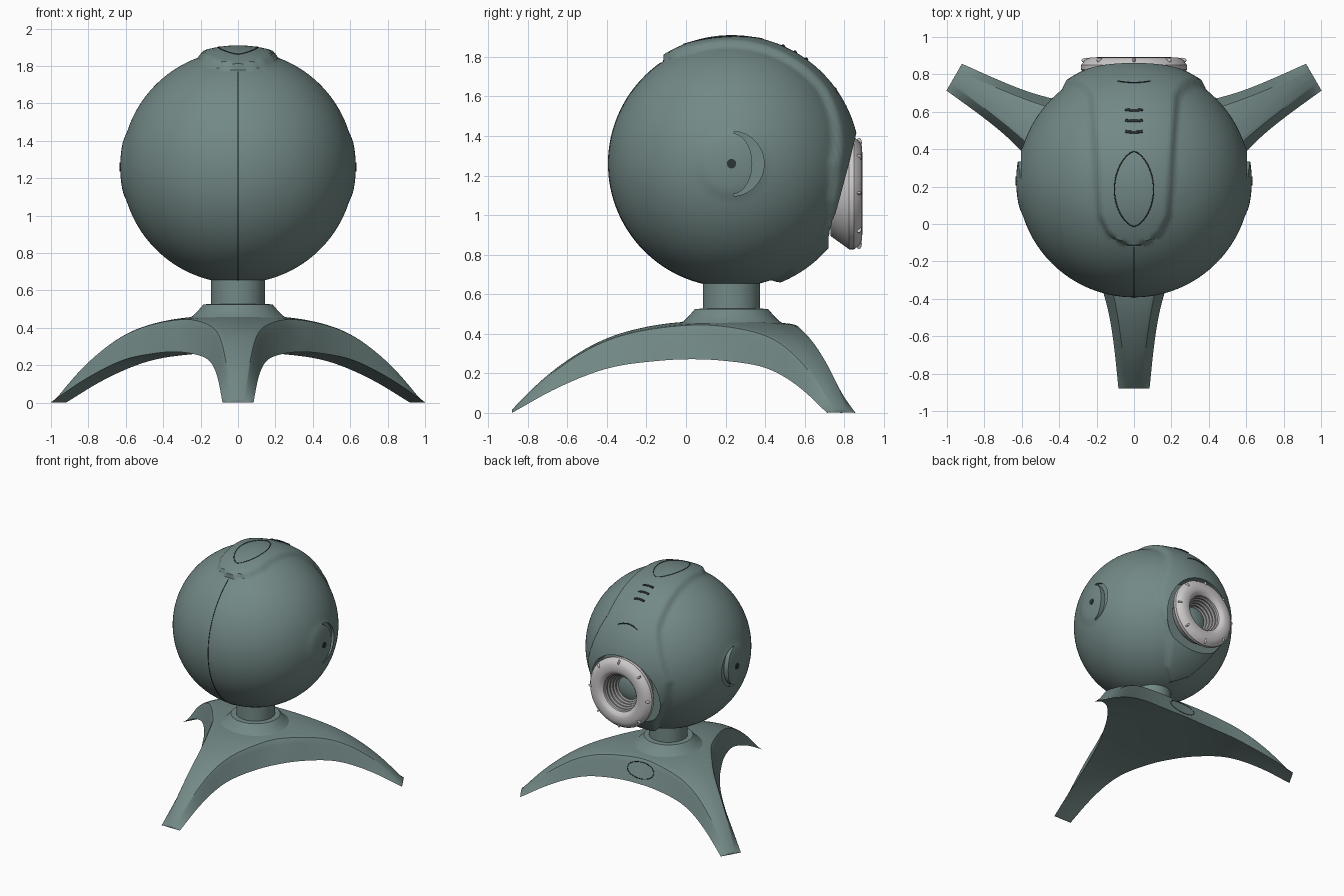
import bpy, bmesh, math
from mathutils import Vector, Matrix

if "Cube" in bpy.data.objects:
    bpy.data.objects.remove(bpy.data.objects["Cube"])


def material(name, color):
    m = bpy.data.materials.new(name)
    m.use_nodes = True
    m.diffuse_color = (*color, 1)
    m.node_tree.nodes["Principled BSDF"].inputs["Base Color"].default_value = (*color, 1)
    return m


TEAL = material("grey teal plastic", (0.17, 0.25, 0.24))
SILVER = material("silver plastic", (0.6, 0.58, 0.58))
GREY = material("grey thread", (0.3, 0.3, 0.3))
DARK = material("dark seam", (0.025, 0.035, 0.035))
CENTRE = Vector((0, 0.23, 1.26))
RADIUS = 0.622


def lerp_table(table, v):
    for (a, p), (b, q) in zip(table, table[1:]):
        if v <= b:
            return p + (q - p) * max(0, (v - a) / (b - a))
    return table[-1][1]


def smooth(v):
    v = min(1, max(0, v))
    return v * v * (3 - 2 * v)


def finish(name, bm, mat, angle=35):
    bmesh.ops.recalc_face_normals(bm, faces=bm.faces)
    mesh = bpy.data.meshes.new(name)
    bm.to_mesh(mesh)
    bm.free()
    ob = bpy.data.objects.new(name, mesh)
    bpy.context.collection.objects.link(ob)
    if mat:
        mesh.materials.append(mat)
    shade(ob, angle)
    return ob


def select(ob):
    bpy.ops.object.select_all(action='DESELECT')
    ob.select_set(True)
    bpy.context.view_layer.objects.active = ob


def shade(ob, angle):
    select(ob)
    bpy.ops.object.shade_smooth_by_angle(angle=math.radians(angle))


def lathe(name, profile, mat, origin, along_y=False, segs=64, closed=False):
    """Revolve (radius, height) points about z or y."""
    bm = bmesh.new()
    rings = []
    for r, h in profile:
        ring = []
        for i in range(segs):
            a = math.tau * i / segs
            u, v = r * math.cos(a), r * math.sin(a)
            ring.append(bm.verts.new(Vector((u, h, v) if along_y else (u, v, h)) + origin))
        rings.append(ring)
    pairs = list(zip(rings, rings[1:])) + ([(rings[-1], rings[0])] if closed else [])
    for a, b in pairs:
        for i in range(segs):
            j = (i + 1) % segs
            bm.faces.new((a[i], a[j], b[j], b[i]))
    if not closed:
        bm.faces.new(rings[0])
        bm.faces.new(rings[-1])
    return finish(name, bm, mat)


def line(name, points, depth, cyclic=False):
    """Thin dark tube through the points."""
    cu = bpy.data.curves.new(name, 'CURVE')
    cu.dimensions = '3D'
    cu.bevel_depth = depth
    cu.bevel_resolution = 1
    cu.use_fill_caps = True
    sp = cu.splines.new('POLY')
    sp.points.add(len(points) - 1)
    for p, co in zip(sp.points, points):
        p.co = (*co, 1)
    sp.use_cyclic_u = cyclic
    cu.materials.append(DARK)
    ob = bpy.data.objects.new(name, cu)
    bpy.context.collection.objects.link(ob)


# Ball: a sphere with a raised band running over the top and down the back
BAND = [(-33, 0), (-31, .08), (-27, .14), (-18, .185), (0, .2), (50, .23), (72, .31),
        (90, .37), (110, .34), (130, .22), (150, .12), (160, 0)]


def surface(d):
    """Point of the ball surface in the direction d."""
    d = d.normalized()
    t = math.degrees(math.atan2(d.y, d.z))
    w = lerp_table(BAND, t) if -33 < t < 160 else 0
    raised = 0.028 * smooth((w + 0.02 - abs(d.x) * RADIUS) / 0.05) if w else 0
    bulge = 0.008 * smooth((abs(d.x) - 0.95) / 0.03)
    return CENTRE + d * (RADIUS + raised + bulge)


def on_ball(x, deg):
    s, t = x / RADIUS, math.radians(deg)
    c = math.sqrt(1 - s * s)
    return surface(Vector((s, c * math.sin(t), c * math.cos(t))))


bm = bmesh.new()
bmesh.ops.create_uvsphere(bm, u_segments=160, v_segments=96, radius=1)
for v in bm.verts:
    v.co = surface(v.co)
ball = finish("ball_housing", bm, TEAL)


def cut(target, cutter):
    select(target)
    mod = target.modifiers.new("cut", 'BOOLEAN')
    mod.operation, mod.solver, mod.object = 'DIFFERENCE', 'EXACT', cutter
    bpy.ops.object.modifier_apply(modifier=mod.name)
    bpy.data.objects.remove(cutter)


# Lens pocket and crescent side grips cut into the ball
LENS = Vector((0, 0, 1.11))
cut(ball, lathe("pocket_cutter", [(.305, .72), (.305, 1.1)], TEAL, LENS, True))
for side in (-1, 1):
    bm = bmesh.new()
    arc = [math.radians(-85 + 170 * i / 24) for i in range(25)]
    outer = [(.165 * math.cos(a), .165 * math.sin(a)) for a in arc]
    inner = [(.105 * math.cos(a), .155 * math.sin(a)) for a in reversed(arc)]
    f = bm.faces.new([bm.verts.new((side * .582, CENTRE.y + y, CENTRE.z + z)) for y, z in outer + inner])
    ext = bmesh.ops.extrude_face_region(bm, geom=[f])
    for v in ext["geom"]:
        if isinstance(v, bmesh.types.BMVert):
            v.co.x = side * .7
    cut(ball, finish("grip_cutter", bm, TEAL))
    # Pivot pin
    pin = lathe("left_pivot" if side > 0 else "right_pivot", [(.024, -.01), (.024, .004)], DARK, Vector((0, 0, 0)), segs=20)
    pin.matrix_world = Matrix.Translation((side * .63, CENTRE.y, CENTRE.z)) @ Matrix.Rotation(side * math.pi / 2, 4, 'Y')
shade(ball, 35)

# Seam, button outline and vents on the ball
line("front_seam", [on_ball(0, -35 - 3 * i) for i in range(46)], .003)
oval = []
for i in range(64):
    a = math.tau * i / 64
    oval.append(on_ball(.1 * math.sin(a) * abs(math.sin(a)) ** .3, -4 + 18 * math.cos(a)))
line("top_button_outline", oval, .003, True)
for n, t in enumerate((23.6, 29.5, 35.5)):
    line(f"vent_{n + 1}", [on_ball(x * .011, t + .03 * x * x) for x in range(-4, 5)], .008)
line("finger_notch", [on_ball(x * .021, 54 + .13 * x * x) for x in range(-4, 5)], .004)

# Lens: focus ring, ribbed thread and front glass
lathe("focus_ring", [(.15, .74), (.15, .865), (.17, .885), (.19, .892), (.235, .89), (.262, .878),
                     (.283, .85), (.283, .825), (.215, .73)], SILVER, LENS, True, closed=True)
for i in range(8):
    a = math.tau * i / 8
    bm = bmesh.new()
    bmesh.ops.create_uvsphere(bm, u_segments=12, v_segments=8, radius=1)
    bm.transform(Matrix.Translation(LENS + Vector((0, .875, 0))) @ Matrix.Rotation(a, 4, 'Y')
                 @ Matrix.Translation((.256, 0, 0)) @ Matrix.Diagonal((.025, .014, .009, 1)))
    finish(f"ring_stud_{i + 1}", bm, SILVER)
ribs = [(.152 - .006 * i + .006 * (i % 2), .86 - .011 * i) for i in range(11)]
lathe("lens_thread", ribs + [(.09, .735), (.152, .735)], GREY, LENS, True, closed=True)
lathe("lens_glass", [(.1, .735), (.095, .75), (.06, .765), (.02, .77)], TEAL, LENS, True)

# Neck and hub collar
HUB = Vector((0, CENTRE.y, 0))
lathe("neck", [(.145, .5), (.145, .68)], TEAL, HUB)
lathe("hub_collar", [(.28, .44), (.24, .465), (.215, .49), (.185, .525), (.14, .528)], TEAL, HUB)

# Base: three arched legs, built as cross-sections and joined at the hub
TOP = [(0, .48), (.3, .467), (.46, .437), (.65, .385), (.83, .28), (.95, .185), (1.03, .105), (1.11, .018)]
UNDER = [(0, .28), (.35, .28), (.63, .235), (.83, .16), (1.0, .07), (1.1, 0)]
STATIONS = [(0, .346, .277), (.3, .285, .22), (.45, .215, .155), (.6, .16, .11), (.75, .124, .083),
            (.92, .102, .06), (1.04, .09, .045), (1.11, .083, .035)]
bm = bmesh.new()
crease = bm.edges.layers.float.new("crease_edge")
for leg in range(3):
    turn = Matrix.Translation(HUB) @ Matrix.Rotation(math.radians(-90 + 120 * leg), 4, 'Z')
    rows = []
    for d, wb, wt in STATIONS:
        row = []
        for k, w in enumerate((-wb, -wt, 0, wt, wb, 0)):
            x = d if d else abs(w) / math.sqrt(3)
            r = math.hypot(x, w)
            z = lerp_table(UNDER, r) if k in (0, 4, 5) else lerp_table(TOP, r if d < .7 else d)
            if k in (1, 3):
                z = max(z - .012, .012)
            row.append(bm.verts.new(turn @ Vector((x, w, z))))
        rows.append(row)
    for a, b in zip(rows, rows[1:]):
        for k in range(6):
            j = (k + 1) % 6
            bm.faces.new((a[k], a[j], b[j], b[k]))
        for k, amount in ((0, 1), (4, 1), (1, .65), (3, .65)):
            bm.edges.get((a[k], b[k]))[crease] = amount
    for e in bm.faces.new(rows[-1]).edges:
        e[crease] = .9
bmesh.ops.remove_doubles(bm, verts=bm.verts, dist=.0005)
base = finish("tripod_base", bm, TEAL)
base.modifiers.new("smooth", 'SUBSURF').levels = 3
select(base)
bpy.ops.object.modifier_apply(modifier="smooth")
shade(base, 30)

# Oval badge outline on the rear slope of the base
badge = []
for i in range(40):
    a = math.tau * i / 40
    guess = Vector((.12 * math.cos(a), HUB.y + .37 - .03 * math.sin(a), .37 + .055 * math.sin(a)))
    badge.append(base.closest_point_on_mesh(guess)[1])
line("rear_oval_outline", badge, .003, True)
